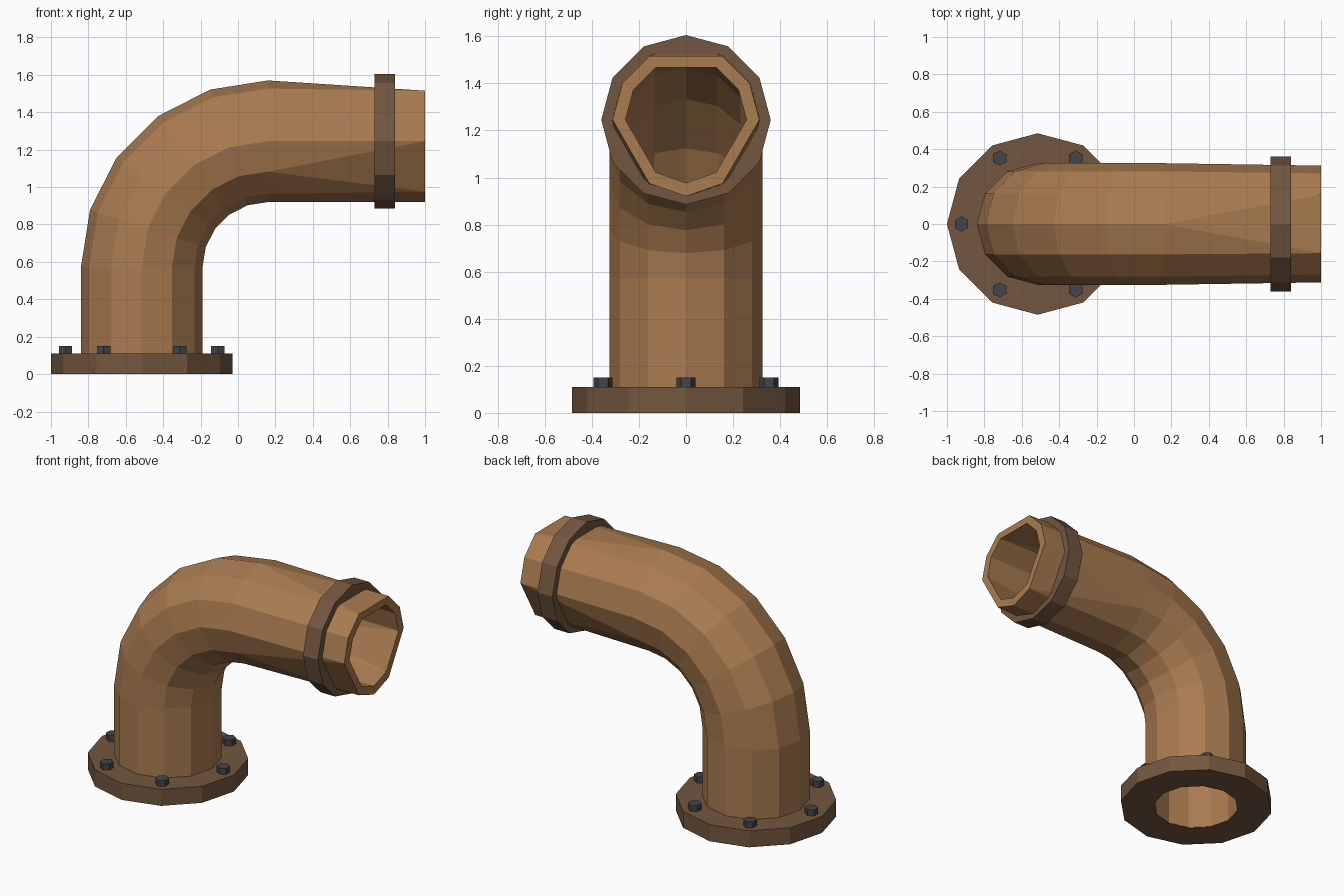
import bpy, bmesh, math
from math import sin, cos, pi
from mathutils import Matrix, Vector

cube = bpy.data.objects.get("Cube")
if cube:
    bpy.data.objects.remove(cube, do_unlink=True)

SIDES = 12
BASE_X = -0.515      # axis of the upright pipe
BEND_X, BEND_Z = 0.16, 0.57
BEND_R = 0.675
OUTER, INNER = 0.325, 0.268
FLANGE_H = 0.11


def material(name, color):
    mat = bpy.data.materials.new(name)
    mat.use_nodes = True
    mat.diffuse_color = (*color, 1)
    mat.node_tree.nodes["Principled BSDF"].inputs["Base Color"].default_value = (*color, 1)
    return mat


copper = material("copper brown", (0.40, 0.20, 0.08))
bronze = material("dark bronze", (0.17, 0.095, 0.05))
iron = material("dark iron", (0.055, 0.059, 0.066))


def finish(name, bm, mat):
    bmesh.ops.recalc_face_normals(bm, faces=bm.faces)
    mesh = bpy.data.meshes.new(name)
    bm.to_mesh(mesh)
    bm.free()
    mesh.materials.append(mat)
    obj = bpy.data.objects.new(name, mesh)
    bpy.context.collection.objects.link(obj)
    return obj


def ring_solid(name, inner, outer, depth, matrix, mat):
    """Faceted flat ring, built along its local z axis."""
    bm = bmesh.new()
    profile = [(inner, 0), (outer, 0), (outer, depth), (inner, depth)]
    loops = [[bm.verts.new((r * cos(2 * pi * k / SIDES), r * sin(2 * pi * k / SIDES), z))
              for k in range(SIDES)] for r, z in profile]
    for i, a in enumerate(loops):
        b = loops[(i + 1) % len(loops)]
        for k in range(SIDES):
            m = (k + 1) % SIDES
            bm.faces.new((a[k], a[m], b[m], b[k]))
    bm.transform(matrix)
    return finish(name, bm, mat)


# Pipe: rings follow the bend on the outside, then return along the inside
def pipe_ring(bm, center, outward, radius, mouth=False):
    pts = []
    for k in range(SIDES):
        a = 2 * pi * k / SIDES
        r = radius * (0.96 if mouth and k != SIDES // 2 else 1)
        pts.append(center + outward * (r * cos(a)) + Vector((0, r * sin(a), 0)))
    if mouth:  # every fourth corner is flattened, leaving an uneven opening
        for k in range(0, SIDES, 4):
            pts[k] = (pts[k - 1] + pts[k + 1]) / 2
    return [bm.verts.new(p) for p in pts]


def path():
    yield Vector((BASE_X, 0, 0.003)), Vector((-1, 0, 0)), False
    for i in range(6):
        t = i * pi / 10
        n = Vector((-cos(t), 0, sin(t)))
        yield Vector((BEND_X, 0, BEND_Z)) + n * BEND_R, n, False
    yield Vector((1, 0, BEND_Z + BEND_R)), Vector((0, 0, 1)), True


bm = bmesh.new()
stations = list(path())
shells = [[pipe_ring(bm, c, n, r, mouth) for c, n, mouth in stations] for r in (OUTER, INNER)]
for rings in shells:
    for i in range(len(rings) - 1):
        a, b = rings[i], rings[i + 1]
        last = i == len(rings) - 2
        for k in range(SIDES):
            m = (k + 1) % SIDES
            if last and k % 4 == 0:
                bm.faces.new((a[k], a[m], b[m]))
                bm.faces.new((a[k], b[m], b[k]))
            elif last and k % 4 == 3:
                bm.faces.new((a[k], a[m], b[k]))
                bm.faces.new((a[m], b[m], b[k]))
            else:
                bm.faces.new((a[k], a[m], b[m], b[k]))
for end in (0, -1):
    o, n = shells[0][end], shells[1][end]
    for k in range(SIDES):
        m = (k + 1) % SIDES
        bm.faces.new((o[k], o[m], n[m], n[k]))
finish("bent_pipe", bm, copper)

# Floor flange and collar near the mouth
ring_solid("base_flange", INNER + 0.004, 0.485, FLANGE_H,
           Matrix.Translation((BASE_X, 0, 0)), bronze)
ring_solid("mouth_collar", INNER + 0.004, 0.36, 0.11,
           Matrix.Translation((0.73, 0, BEND_Z + BEND_R)) @ Matrix.Rotation(pi / 2, 4, 'Y'),
           bronze)

# Six hexagonal bolts around the flange
for i in range(6):
    a = i * pi / 3
    bm = bmesh.new()
    bmesh.ops.create_cone(bm, cap_ends=True, segments=6, radius1=0.041, radius2=0.041, depth=0.05)
    bm.transform(Matrix.Translation((BASE_X + 0.407 * cos(a), 0.407 * sin(a), FLANGE_H + 0.015)))
    finish(f"flange_bolt_{i + 1}", bm, iron)
